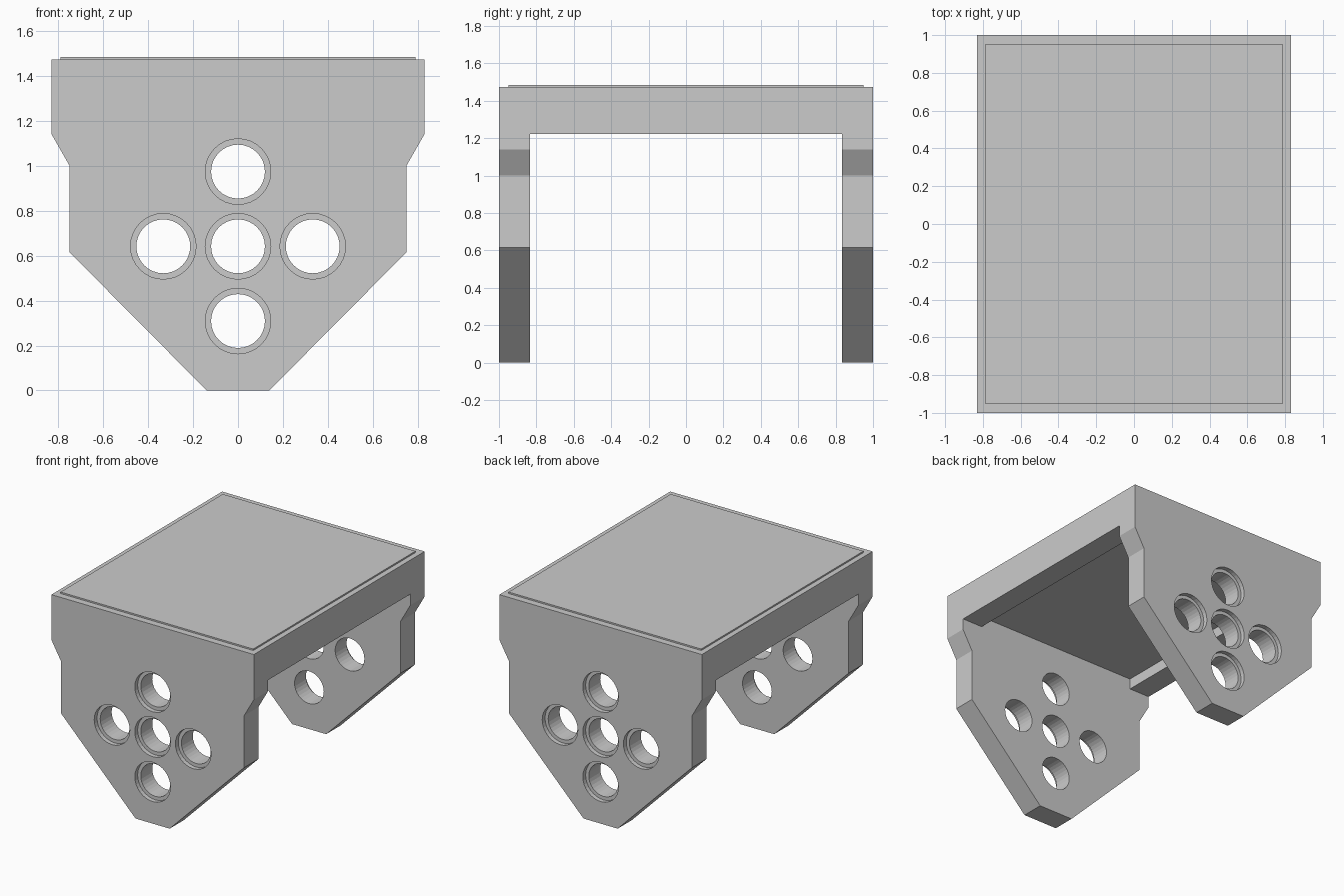
import bpy
import bmesh
import math
from mathutils import Matrix, Vector

default = bpy.data.objects.get("Cube")
if default:
    bpy.data.objects.remove(default, do_unlink=True)

TOP = 1.475        # top of the deck
HALF_W = 0.83      # half width in x
WALL = 0.167       # end panel and skirt thickness
SKIRT_Z = 1.222    # lower edge of the side skirts
CEILING_Z = 1.3    # underside of the deck
BORE_DEPTH = 0.033


def make_object(name, bm):
    bmesh.ops.recalc_face_normals(bm, faces=bm.faces)
    mesh = bpy.data.meshes.new(name)
    bm.to_mesh(mesh)
    bm.free()
    obj = bpy.data.objects.new(name, mesh)
    bpy.context.collection.objects.link(obj)
    return obj


def prism(name, points, start, travel):
    """Extrude a closed outline of 3D points along a vector."""
    bm = bmesh.new()
    face = bm.faces.new([bm.verts.new(Vector(p) + Vector(start)) for p in points])
    out = bmesh.ops.extrude_face_region(bm, geom=[face])
    verts = [g for g in out["geom"] if isinstance(g, bmesh.types.BMVert)]
    bmesh.ops.translate(bm, verts=verts, vec=travel)
    return make_object(name, bm)


def box(name, half_x, half_y, z0, z1):
    corners = [(-half_x, -half_y, z0), (half_x, -half_y, z0),
               (half_x, half_y, z0), (-half_x, half_y, z0)]
    return prism(name, corners, (0, 0, 0), (0, 0, z1 - z0))


def bores(name, centres, radius, length):
    """Cylinders lying along y."""
    bm = bmesh.new()
    for c in centres:
        turn = Matrix.Translation(c) @ Matrix.Rotation(math.pi / 2, 4, "X")
        bmesh.ops.create_cone(bm, cap_ends=True, segments=32, radius1=radius,
                              radius2=radius, depth=length, matrix=turn)
    return make_object(name, bm)


def combine(target, tool, operation):
    """Apply a boolean and discard the helper."""
    tool.hide_render = True
    mod = target.modifiers.new("cut", "BOOLEAN")
    mod.operation = operation
    mod.solver = "EXACT"
    mod.object = tool
    bpy.context.view_layer.objects.active = target
    bpy.ops.object.modifier_apply(modifier=mod.name)
    bpy.data.objects.remove(tool, do_unlink=True)


# Frame: side profile swept across the width
inner = 1 - WALL
half = [(1, TOP), (1, 0), (inner, 0), (inner, SKIRT_Z)]
outline = half + [(-y, z) for y, z in reversed(half)]
frame = prism("bracket_frame", [(0, y, z) for y, z in outline], (-1, 0, 0), (2, 0, 0))

# Tapered outline of the end panels
side = [(0.14, 0), (0.14, 0), (0.75, 0.615), (0.75, 1.0), (HALF_W, 1.14), (HALF_W, 2)]
side[0] = (0.14, -0.5)
taper = side + [(-x, z) for x, z in reversed(side)]
combine(frame, prism("taper_cutter", [(x, 0, z) for x, z in taper],
                     (0, -1.5, 0), (0, 3, 0)), "INTERSECT")

# Recess under the deck, leaving the side skirts
combine(frame, box("recess_cutter", HALF_W - WALL, inner, SKIRT_Z - 0.1, CEILING_Z),
        "DIFFERENCE")

# Five holes through each end panel, with outer counterbores
spacing, mid = 0.333, 0.642
spots = [(0, 0), (spacing, 0), (-spacing, 0), (0, spacing), (0, -spacing)]
combine(frame, bores("hole_cutter", [(x, 0, mid + z) for x, z in spots], 0.12, 3),
        "DIFFERENCE")
rims = [(x, s, mid + z) for x, z in spots for s in (-1, 1)]
combine(frame, bores("counterbore_cutter", rims, 0.146, 2 * BORE_DEPTH), "DIFFERENCE")

# Thin raised panel on the deck
box("top_panel", 0.79, 0.95, TOP - 0.005, TOP + 0.011)
